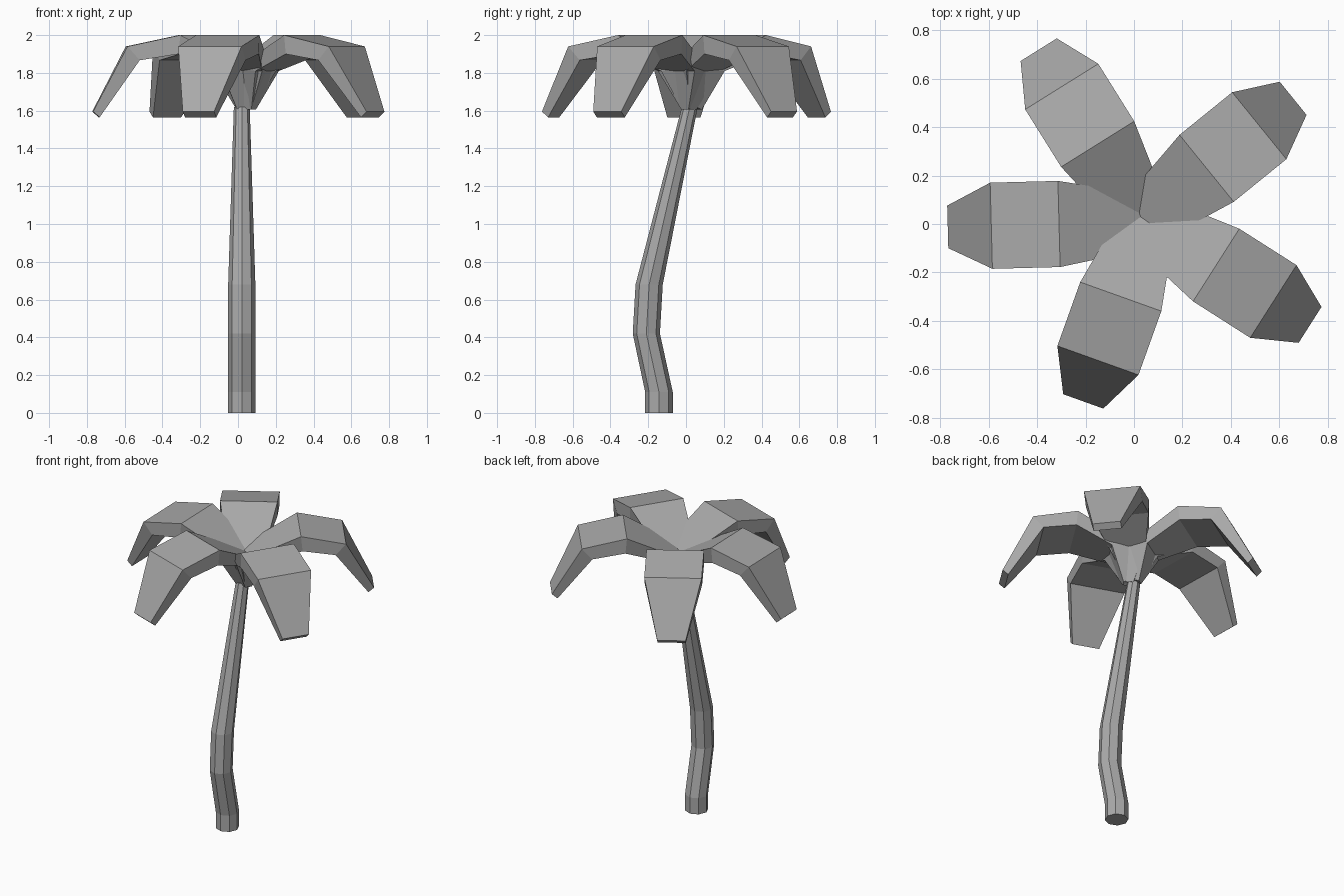
import bpy, bmesh, math
from mathutils import Vector, Matrix

cube = bpy.data.objects.get("Cube")
if cube:
    bpy.data.objects.remove(cube, do_unlink=True)

grey = bpy.data.materials.new("plain_grey")
grey.use_nodes = True
grey.diffuse_color = (0.4, 0.4, 0.4, 1)
grey.node_tree.nodes["Principled BSDF"].inputs["Base Color"].default_value = (0.4, 0.4, 0.4, 1)


def loft(name, rings):
    """Skin a closed tube through rings of equal size and cap both ends."""
    bm = bmesh.new()
    loops = [[bm.verts.new(p) for p in ring] for ring in rings]
    for a, b in zip(loops, loops[1:]):
        for i in range(len(a)):
            j = (i + 1) % len(a)
            bm.faces.new((a[i], a[j], b[j], b[i]))
    bm.faces.new(loops[0])
    bm.faces.new(loops[-1])
    bmesh.ops.recalc_face_normals(bm, faces=bm.faces)
    mesh = bpy.data.meshes.new(name)
    bm.to_mesh(mesh)
    bm.free()
    mesh.materials.append(grey)
    obj = bpy.data.objects.new(name, mesh)
    bpy.context.collection.objects.link(obj)
    return obj


# Bent eight-sided trunk: y, z, radius of each ring
TRUNK = [(-0.143, 0, 0.073), (-0.143, 0.11, 0.073), (-0.21, 0.42, 0.072),
         (-0.195, 0.68, 0.072), (0.02, 1.62, 0.042)]
loft("trunk", [[Vector((0.02 + r * math.cos(k * math.pi / 4),
                        y + r * math.sin(k * math.pi / 4), z)) for k in range(8)]
               for y, z, r in TRUNK])

# Frond sections: top reach, top z, bottom reach, bottom z, half width
FROND = [(0.0, 1.62, 0.035, 1.605, 0.022), (0.0, 1.825, 0.12, 1.81, 0.115),
         (0.34, 2.0, 0.35, 1.9, 0.178), (0.62, 1.94, 0.555, 1.867, 0.178),
         (0.80, 1.595, 0.765, 1.565, 0.088)]
# Direction in degrees and root position of each frond
FRONDS = [(39, 0.036, 0.016), (122, 0.03, 0.042), (181.5, 0.03, 0.009),
          (250.3, 0.06, 0.02), (327.5, 0.053, 0.013)]
for n, (angle, x, y) in enumerate(FRONDS, 1):
    place = Matrix.Translation((x, y, 0)) @ Matrix.Rotation(math.radians(angle), 4, "Z")
    loft(f"frond_{n}", [[place @ Vector(p) for p in
                         ((tr, w, tz), (tr, -w, tz), (br, -w, bz), (br, w, bz))]
                        for tr, tz, br, bz, w in FROND])
